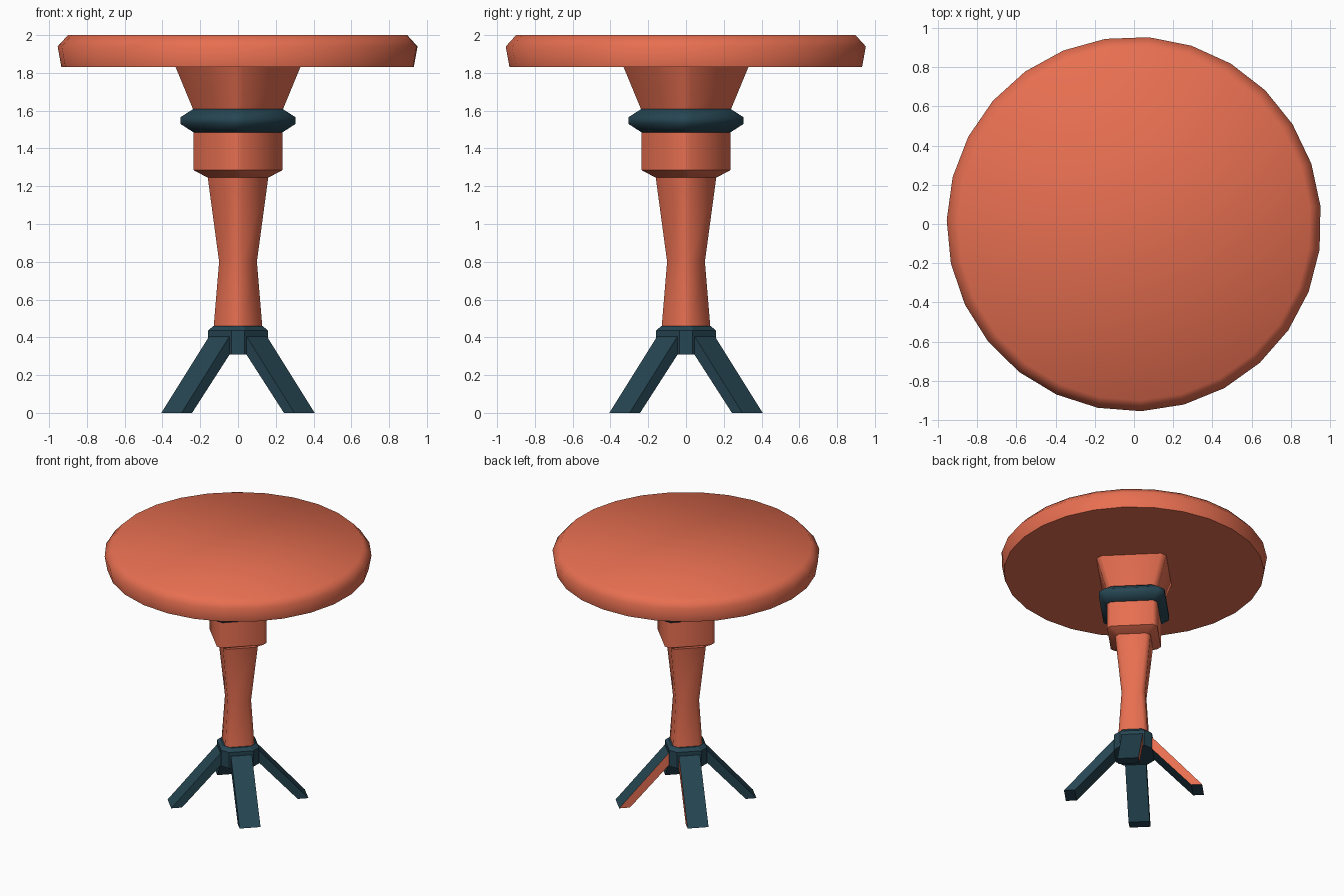
import bpy, bmesh, math
from mathutils import Vector

if "Cube" in bpy.data.objects:
    bpy.data.objects.remove(bpy.data.objects["Cube"])


def material(name, rgb):
    m = bpy.data.materials.new(name)
    m.diffuse_color = (*rgb, 1)
    m.use_nodes = True
    m.node_tree.nodes["Principled BSDF"].inputs["Base Color"].default_value = m.diffuse_color
    return m


coral = material("coral", (0.799, 0.159, 0.082))
teal = material("dark teal", (0.0194, 0.0612, 0.0865))


def finish(name, bm, mats, angle):
    bmesh.ops.recalc_face_normals(bm, faces=bm.faces)
    me = bpy.data.meshes.new(name)
    bm.to_mesh(me)
    bm.free()
    ob = bpy.data.objects.new(name, me)
    bpy.context.collection.objects.link(ob)
    for m in mats:
        me.materials.append(m)
    bpy.ops.object.select_all(action='DESELECT')
    ob.select_set(True)
    bpy.context.view_layer.objects.active = ob
    bpy.ops.object.shade_smooth_by_angle(angle=math.radians(angle))
    return ob


def loft(name, rings, mat, angle):
    """Skin a stack of equal-length point rings and cap both ends."""
    bm = bmesh.new()
    loops = [[bm.verts.new(p) for p in r] for r in rings]
    n = len(loops[0])
    for a, b in zip(loops, loops[1:]):
        for i in range(n):
            j = (i + 1) % n
            bm.faces.new((a[i], a[j], b[j], b[i]))
    bm.faces.new(loops[0][::-1])
    bm.faces.new(loops[-1])
    return finish(name, bm, [mat], angle)


def circle(r, z, n=27, start=5.5):
    return [(r * math.cos(math.radians(start) + i * math.tau / n),
             r * math.sin(math.radians(start) + i * math.tau / n), z) for i in range(n)]


def diamond(r, z, c):
    """Square turned 45 degrees with chamfered corners."""
    return [(r, -c, z), (r, c, z), (c, r, z), (-c, r, z),
            (-r, c, z), (-r, -c, z), (-c, -r, z), (c, -r, z)]


# Round top
loft("table_top", [circle(r, z) for r, z in
                   [(0.935, 1.83), (0.955, 1.94), (0.90, 2.0)]], coral, 60)

# Central column parts
loft("column_shaft", [diamond(r, z, 0.02) for r, z in
                      [(0.13, 0.44), (0.10, 0.80), (0.16, 1.245)]], coral, 50)
loft("column_block", [diamond(r, z, 0.02) for r, z in
                      [(0.16, 1.245), (0.235, 1.285), (0.235, 1.50)]], coral, 50)
loft("column_head", [diamond(r, z, 0.025) for r, z in
                     [(0.235, 1.60), (0.33, 1.83)]], coral, 50)
loft("column_ring", [diamond(r, z, 0.03) for r, z in
                     [(0.235, 1.485), (0.305, 1.53), (0.305, 1.565), (0.235, 1.61)]], teal, 50)
loft("foot_collar", [diamond(r, z, 0.035) for r, z in
                     [(0.16, 0.31), (0.16, 0.435), (0.13, 0.46)]], teal, 30)

# Four diagonal legs; the back pair has coral inner sides facing backwards
SIDE = [(0.12, 0.405), (0.14, 0.405), (0.498, 0), (0.42, 0), (0.138, 0.31), (0.12, 0.31)]
for name, sx, sy in [("front_right_leg", 1, -1), ("front_left_leg", -1, -1),
                     ("back_right_leg", 1, 1), ("back_left_leg", -1, 1)]:
    out = Vector((sx, sy, 0)).normalized()
    across = Vector((-sx, sy, 0)).normalized()
    bm = bmesh.new()
    a, b = [[bm.verts.new(out * r + across * w + Vector((0, 0, z))) for r, z in SIDE]
            for w in (-0.076, 0.076)]
    bm.faces.new(a)
    inner = bm.faces.new(b[::-1])
    for i in range(len(SIDE)):
        j = (i + 1) % len(SIDE)
        bm.faces.new((a[i], b[i], b[j], a[j]))
    if sy > 0:
        inner.material_index = 1
    finish(name, bm, [teal, coral], 30)
